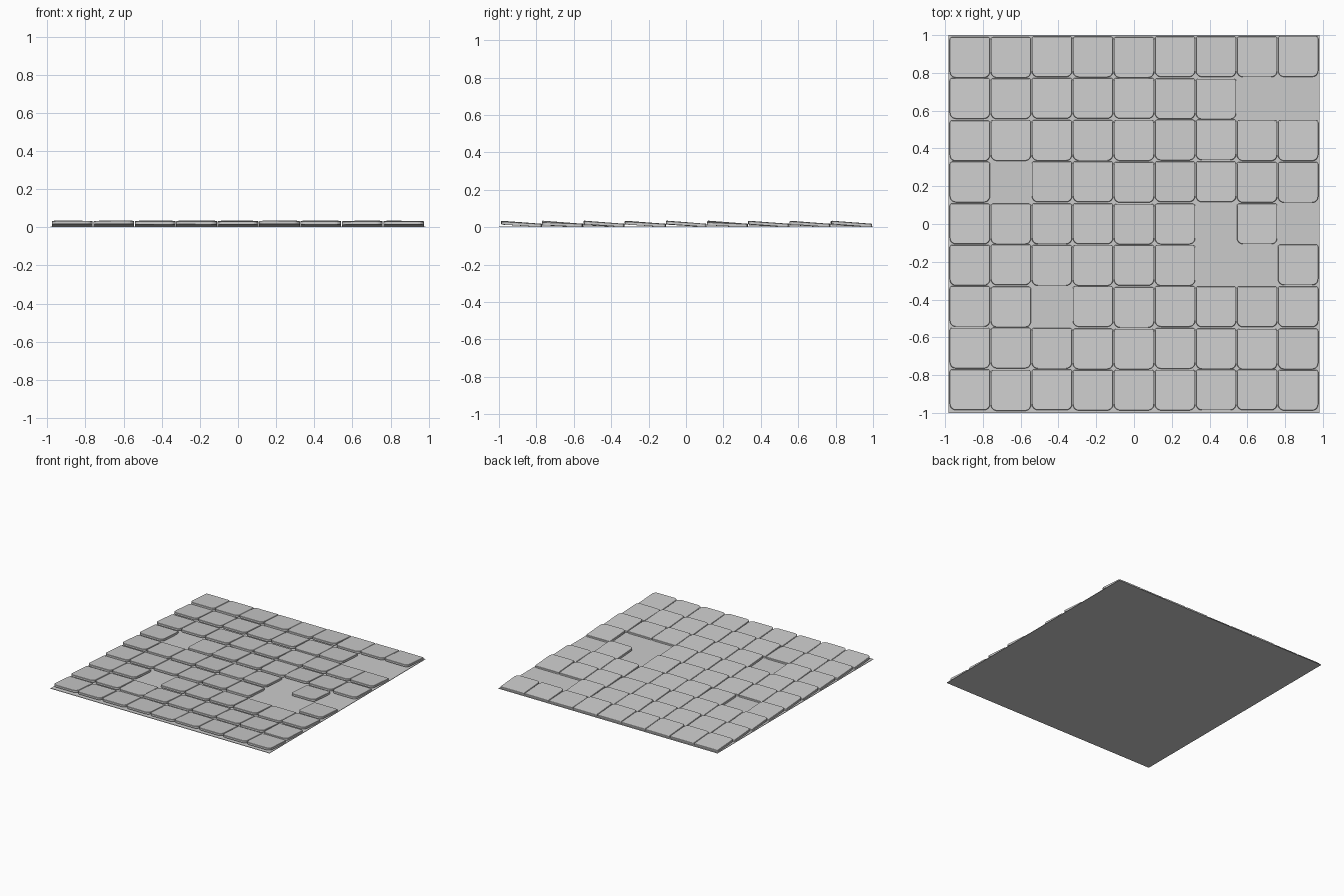
import bpy, bmesh, math, random

if "Cube" in bpy.data.objects:
    bpy.data.objects.remove(bpy.data.objects["Cube"])

random.seed(4)
N = 9
PX, PY = 0.2172, 0.2205          # column and row pitch
W, L, T = 0.2135, 0.215, 0.017   # tile width, length, thickness
MISSING = {(1, 7), (1, 8), (3, 1), (4, 6), (4, 8), (5, 6), (5, 7), (6, 2)}
LOW = {(0, 6), (1, 5), (2, 5), (3, 2), (3, 5), (3, 8), (6, 7), (7, 2), (7, 8)}


def finish(bm, name):
    bmesh.ops.recalc_face_normals(bm, faces=bm.faces)
    me = bpy.data.meshes.new(name)
    bm.to_mesh(me)
    bm.free()
    ob = bpy.data.objects.new(name, me)
    bpy.context.collection.objects.link(ob)
    return ob


def tile_outline():
    # wide rounding on the exposed front corners, tight rounding at the back
    pts = []
    for sx, sy, r, start in ((1, 1, 0.012, 0), (-1, 1, 0.012, 90),
                             (-1, -1, 0.032, 180), (1, -1, 0.032, 270)):
        for i in range(6):
            a = math.radians(start + 18 * i)
            pts.append((sx * (W / 2 - r) + r * math.cos(a),
                        sy * (L / 2 - r) + r * math.sin(a)))
    return pts


def add_tile(bm, outline, cx, cy, front, back, roll):
    # sloped slab: the front lip is raised, the back rests on the board
    rings = []
    for inset, h in ((1.0, 0.0), (1.0, T - 0.002), (0.98, T)):
        ring = []
        for x, y in outline:
            t = 0.5 - y / L
            z = back + (front - back) * t + roll * x + h
            ring.append(bm.verts.new((cx + x * inset, cy + y * inset, z)))
        rings.append(ring)
    n = len(outline)
    for a, b in zip(rings, rings[1:]):
        for i in range(n):
            j = (i + 1) % n
            bm.faces.new((a[i], a[j], b[j], b[i]))
    bm.faces.new(rings[0][::-1])
    bm.faces.new(rings[-1])


# backing board
bm = bmesh.ops and bmesh.new()
bmesh.ops.create_cube(bm, size=1.0)
for v in bm.verts:
    v.co = (v.co.x * 1.966, v.co.y * 2.0, (v.co.z + 0.5) * 0.004)
finish(bm, "backing_board")

# overlapping-look rows of tiles, one object per row
outline = tile_outline()
for row in range(N):
    bm = bmesh.new()
    for col in range(N):
        if (row, col) in MISSING:
            continue
        low = (row, col) in LOW
        front = 0.010 if low else random.uniform(0.014, 0.0175)
        cx = (col - 4) * PX
        cy = 0.884 - row * PY + random.uniform(-0.003, 0.003)
        add_tile(bm, outline, cx, cy, front, 0.001, random.uniform(-0.006, 0.006))
    finish(bm, f"tile_row_{row + 1}")
